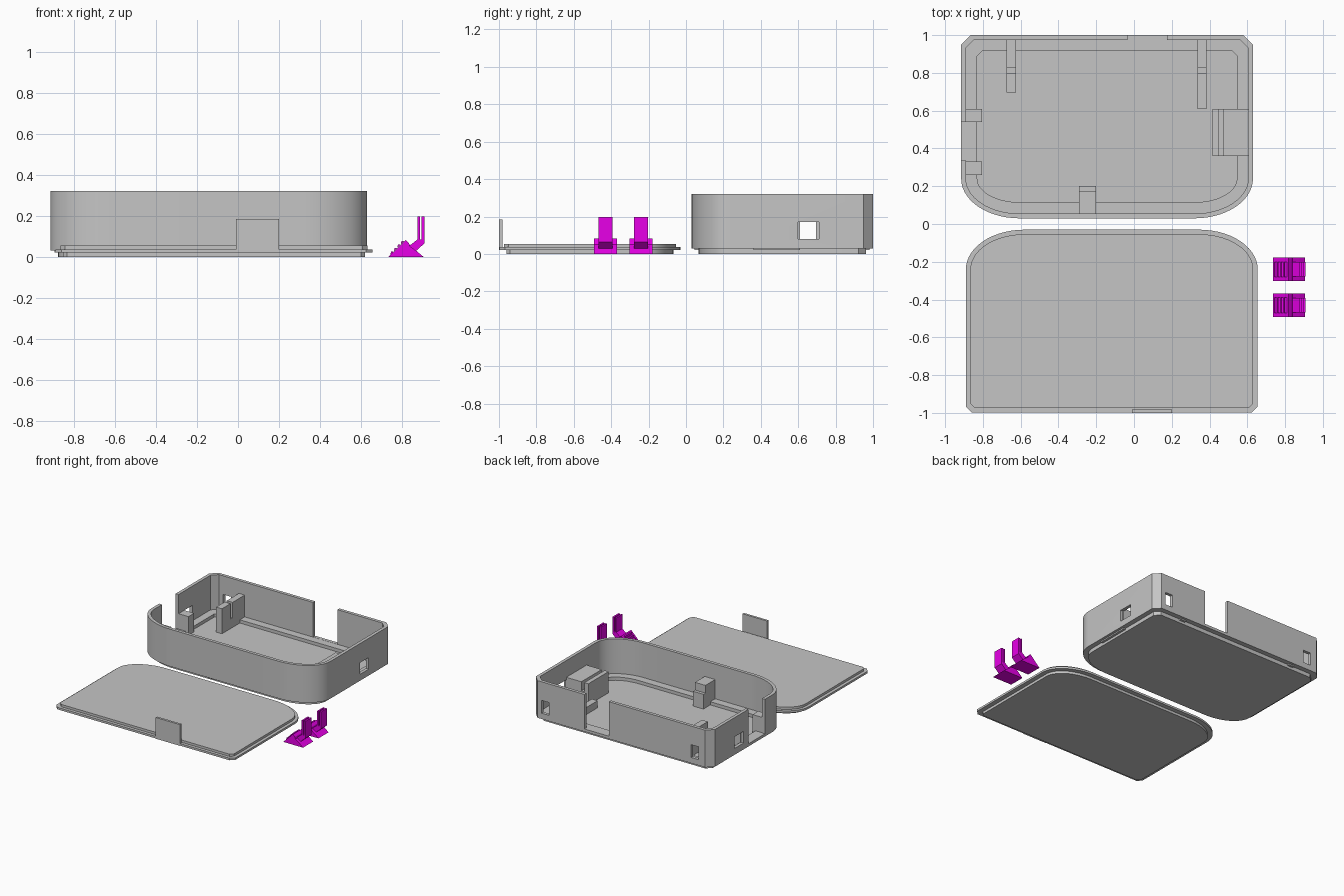
import bpy, bmesh, math

if "Cube" in bpy.data.objects:
    bpy.data.objects.remove(bpy.data.objects["Cube"])


def material(name, rgb):
    m = bpy.data.materials.new(name)
    m.diffuse_color = (*rgb, 1)
    m.use_nodes = True
    m.node_tree.nodes["Principled BSDF"].inputs["Base Color"].default_value = m.diffuse_color
    return m


GRAY = material("case_gray", (0.56, 0.56, 0.56))
MAGENTA = material("clip_magenta", (0.82, 0.0, 0.82))


def finish(name, bm, mat):
    bmesh.ops.recalc_face_normals(bm, faces=bm.faces)
    me = bpy.data.meshes.new(name)
    bm.to_mesh(me)
    bm.free()
    me.materials.append(mat)
    ob = bpy.data.objects.new(name, me)
    bpy.context.collection.objects.link(ob)
    return ob


def smooth(ob):
    bpy.ops.object.select_all(action='DESELECT')
    ob.select_set(True)
    bpy.context.view_layer.objects.active = ob
    bpy.ops.object.shade_smooth_by_angle(angle=math.radians(30))


def outline(x0, x1, y_round, y_flat, chamfer, inset):
    """D-shaped outline: elliptical corners at y_round, chamfered at y_flat."""
    s = 1 if y_flat > y_round else -1
    x0, x1 = x0 + inset, x1 - inset
    yr, yf = y_round + s * inset, y_flat - s * inset
    rx, ry, c = 0.31 - inset, 0.21 - inset, chamfer - inset * 0.3
    n, pts = 14, []
    for i in range(n + 1):
        a = math.pi / 2 * i / n
        pts.append((x0 + rx * (1 - math.cos(a)), yr + s * ry * (1 - math.sin(a))))
    for i in range(n + 1):
        a = math.pi / 2 * (1 - i / n)
        pts.append((x1 - rx * (1 - math.cos(a)), yr + s * ry * (1 - math.sin(a))))
    pts += [(x1, yf - s * c), (x1 - c, yf), (x0 + c, yf), (x0, yf - s * c)]
    return pts


def stacked(name, dims, steps):
    """Skin a run of (inset, z) outlines and cap both ends."""
    bm = bmesh.new()
    rings = [[bm.verts.new((x, y, z)) for x, y in outline(*dims, inset)]
             for inset, z in steps]
    for a, b in zip(rings, rings[1:]):
        for i in range(len(a)):
            j = (i + 1) % len(a)
            bm.faces.new((a[i], a[j], b[j], b[i]))
    bm.faces.new(rings[0])
    bm.faces.new(rings[-1])
    return finish(name, bm, GRAY)


def extrude_profile(bm, pts, y0, y1):
    """Prism from an (x, z) profile."""
    a = [bm.verts.new((x, y0, z)) for x, z in pts]
    b = [bm.verts.new((x, y1, z)) for x, z in pts]
    for i in range(len(a)):
        j = (i + 1) % len(a)
        bm.faces.new((a[i], a[j], b[j], b[i]))
    bm.faces.new(a)
    bm.faces.new(b)


def boxes(name, specs, mat=GRAY):
    """One object from (x0, x1, y0, y1, z0, z1) boxes."""
    bm = bmesh.new()
    for x0, x1, y0, y1, z0, z1 in specs:
        extrude_profile(bm, [(x0, z0), (x1, z0), (x1, z1), (x0, z1)], y0, y1)
    return finish(name, bm, mat)


# Case tray: stepped foot, thin wall, inner ledge and floor
tray = stacked("case_tray", (-0.915, 0.63, 0.03, 1.0, 0.05),
               [(0.038, 0), (0.038, 0.03), (0, 0.03), (0, 0.32), (0.025, 0.32),
                (0.025, 0.05), (0.085, 0.05), (0.085, 0.025)])

# Wall openings: two open notches and four small windows
cutter = boxes("wall_cutter", [
    (-0.035, 0.175, 0.96, 1.1, 0.051, 0.4),
    (-1.0, -0.87, 0.335, 0.54, 0.051, 0.4),
    (-1.0, -0.87, 0.60, 0.71, 0.08, 0.17),
    (0.58, 0.7, 0.60, 0.71, 0.08, 0.17),
    (0.48, 0.545, 0.96, 1.1, 0.075, 0.175),
    (-0.81, -0.745, 0.96, 1.1, 0.075, 0.175)])
cutter.hide_render = True
mod = tray.modifiers.new("openings", 'BOOLEAN')
mod.operation = 'DIFFERENCE'
mod.solver = 'EXACT'
mod.object = cutter
bpy.context.view_layer.objects.active = tray
bpy.ops.object.modifier_apply(modifier=mod.name)
bpy.data.objects.remove(cutter)
smooth(tray)


# Slotted posts inside the tray, standing off the back wall
def slotted_post(name, x0, x1, y0, top, slot):
    boxes(name, [(x0, x1, y0, 0.80, 0.02, top), (x0, x1, 0.80, 0.825, 0.02, slot),
                 (x0, x1, 0.825, 0.98, 0.02, top)])


slotted_post("tall_post", -0.675, -0.625, 0.695, 0.22, 0.10)
slotted_post("low_post", 0.335, 0.385, 0.61, 0.08, 0.055)

# Right holder with a slot, front stop with a step, and notch guides
boxes("right_holder", [(0.415, 0.45, 0.36, 0.61, 0.02, 0.19),
                       (0.45, 0.475, 0.36, 0.61, 0.02, 0.12),
                       (0.475, 0.61, 0.36, 0.61, 0.02, 0.19)])
boxes("front_stop", [(-0.29, -0.20, 0.045, 0.175, 0.02, 0.20),
                     (-0.29, -0.20, 0.175, 0.20, 0.02, 0.14)])
for side, y in (("front", 0.26), ("back", 0.54)):
    boxes(side + "_notch_guide", [(-0.895, -0.805, y, y + 0.07, 0.02, 0.17)])

# Lid lying upside down, with its closing tab
lid = stacked("lid", (-0.89, 0.655, -0.03, -0.997, 0.03),
              [(0.036, 0), (0.036, 0.02), (0, 0.02), (0, 0.036),
               (0.024, 0.036), (0.024, 0.054)])
smooth(lid)
boxes("lid_tab", [(-0.01, 0.2, -1.0, -0.982, 0.02, 0.185)])

# Two clips: wedge foot, grip ridges and a split upright arm
WEDGE = [(0.735, 0), (0.818, 0.082), (0.835, 0.065), (0.84, 0.05),
         (0.875, 0.025), (0.905, 0)]
ARM = [(0.825, 0.05), (0.845, 0.06), (0.876, 0.085), (0.876, 0.197), (0.888, 0.197),
       (0.888, 0.085), (0.896, 0.085), (0.896, 0.197), (0.909, 0.197),
       (0.909, 0.065), (0.87, 0.03), (0.825, 0.02)]
for name, yc in (("rear_clip", -0.24), ("front_clip", -0.43)):
    bm = bmesh.new()
    extrude_profile(bm, WEDGE, yc - 0.062, yc + 0.062)
    extrude_profile(bm, ARM, yc - 0.038, yc + 0.038)
    for i in range(4):
        t = 0.752 + 0.017 * i
        z = t - 0.735
        extrude_profile(bm, [(t - 0.008, z - 0.008), (t - 0.006, z + 0.008),
                             (t + 0.006, z + 0.008)], yc - 0.04, yc + 0.04)
    finish(name, bm, MAGENTA)
